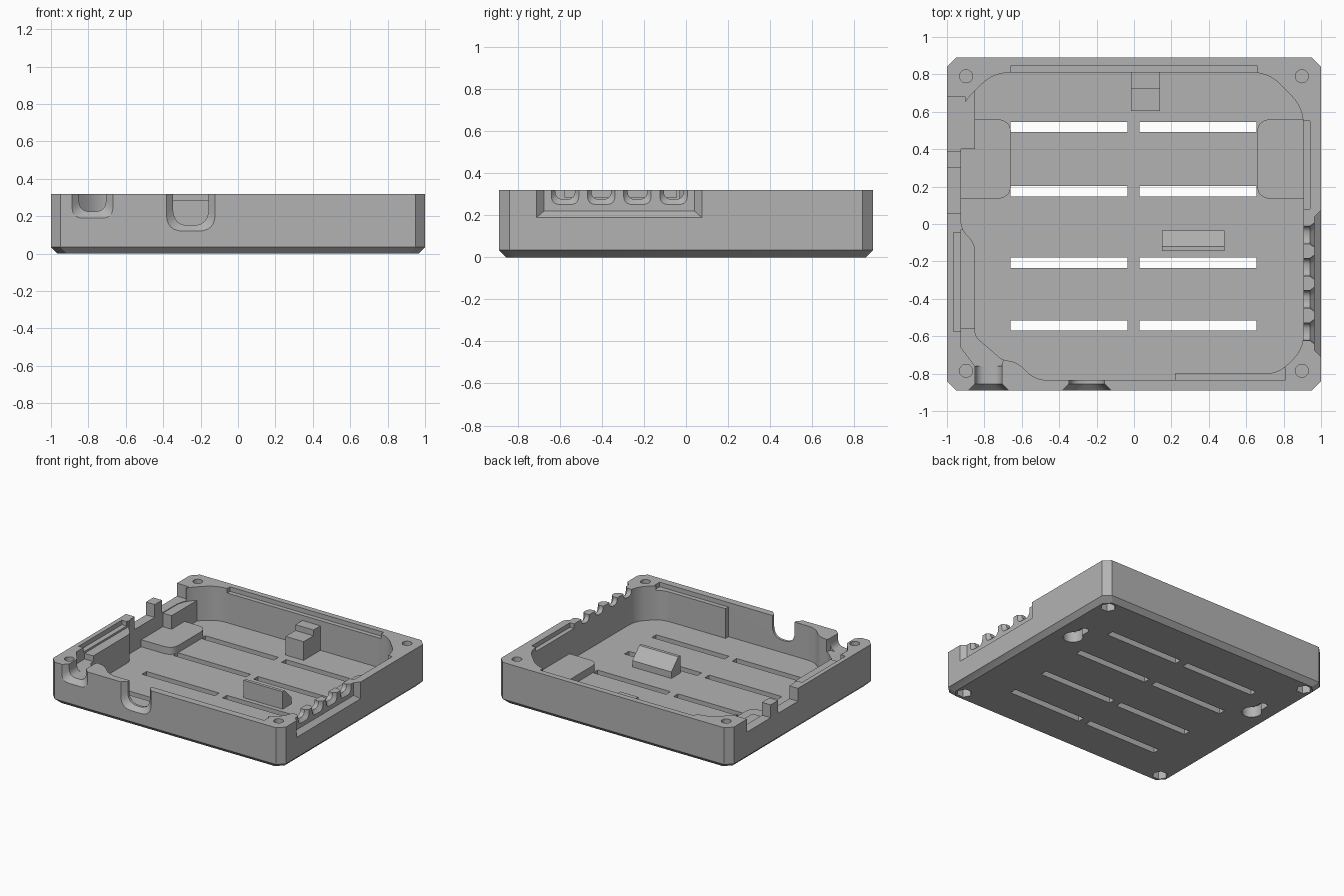
import bpy, bmesh, math
from mathutils import Vector

if "Cube" in bpy.data.objects:
    bpy.data.objects.remove(bpy.data.objects["Cube"])

grey = bpy.data.materials.new("matte_grey")
grey.use_nodes = True
GREY = (0.45, 0.45, 0.45, 1)
grey.diffuse_color = GREY
grey.node_tree.nodes["Principled BSDF"].inputs["Base Color"].default_value = GREY

TOP, FLOOR, OVER = 0.32, 0.055, 0.4


def rounded(points, closed=True, steps=6):
    """Outline whose corners (x, y, trim) are replaced by smooth curves."""
    out, n = [], len(points)
    for i, p in enumerate(points):
        c = Vector(p[:2])
        r = p[2] if len(p) > 2 else 0
        if not r:
            out.append(c)
            continue
        a = c + (Vector(points[i - 1][:2]) - c).normalized() * r
        b = c + (Vector(points[(i + 1) % n][:2]) - c).normalized() * r
        for k in range(steps + 1):
            t = k / steps
            out.append(a * (1 - t) ** 2 + c * 2 * t * (1 - t) + b * t * t)
    return out


def loft(name, rings):
    """Closed solid through rings of equal point count."""
    bm = bmesh.new()
    loops = [[bm.verts.new(p) for p in ring] for ring in rings]
    for lo, hi in zip(loops, loops[1:]):
        for i in range(len(lo)):
            j = (i + 1) % len(lo)
            bm.faces.new((lo[i], lo[j], hi[j], hi[i]))
    bm.faces.new(loops[0])
    bm.faces.new(loops[-1])
    bmesh.ops.recalc_face_normals(bm, faces=bm.faces)
    mesh = bpy.data.meshes.new(name)
    bm.to_mesh(mesh)
    bm.free()
    mesh.materials.append(grey)
    ob = bpy.data.objects.new(name, mesh)
    bpy.context.collection.objects.link(ob)
    return ob


def prism(name, outline, z0, z1):
    return loft(name, [[(p[0], p[1], z) for p in outline] for z in (z0, z1)])


def box(name, x0, x1, y0, y1, z0, z1):
    return prism(name, [(x0, y0), (x1, y0), (x1, y1), (x0, y1)], z0, z1)


def disc(x, y, r, sides):
    return [(x + r * math.cos(i * math.tau / sides), y + r * math.sin(i * math.tau / sides))
            for i in range(sides)]


def cut(cutter):
    """Subtract the cutter from the tray, then discard it."""
    cutter.hide_render = True
    mod = tray.modifiers.new("cut", "BOOLEAN")
    mod.operation, mod.solver, mod.object = "DIFFERENCE", "EXACT", cutter
    bpy.context.view_layer.objects.active = tray
    bpy.ops.object.modifier_apply(modifier=mod.name)
    bpy.data.objects.remove(cutter)


def u_cut(place, centre, sections, r):
    """Open-topped U opening; sections are (distance, half width, bottom)."""
    rings = []
    for d, w, zb in sections:
        prof = rounded([(-w, OVER), (-w, zb, r), (w, zb, r), (w, OVER)])
        rings.append([place(centre + p.x, d, p.y) for p in prof])
    cut(loft("opening_cutter", rings))


def front(u, d, z):
    return (u, -d, z)


def side(u, d, z):
    return (d, u, z)


# Outer shell with chamfered corners and bottom edge
def octagon(x, y, c):
    return [(x - c, -y), (x, c - y), (x, y - c), (x - c, y),
            (c - x, y), (-x, y - c), (-x, c - y), (c - x, -y)]


levels = [(0, 0.035), (0.035, 0), (TOP, 0)]
tray = loft("tray", [[(x, y, z) for x, y in octagon(1 - i, 0.89 - i, 0.05)] for z, i in levels])

# Main cavity
cavity = rounded([
    (0.905, -0.67, 0.08), (0.905, 0.62, 0.09), (0.72, 0.81, 0.09), (-0.75, 0.81, 0.09),
    (-0.925, 0.64, 0.09), (-0.925, -0.03, 0.05), (-0.85, -0.1, 0.05), (-0.85, -0.6, 0.03),
    (-0.7, -0.73, 0.03), (-0.63, -0.73, 0.06), (-0.53, -0.835, 0.07), (0.22, -0.835),
    (0.22, -0.8), (0.77, -0.8, 0.07)])
cut(prism("cavity_cutter", cavity, FLOOR, OVER))

# Ledge on the left wall and raised corner shelf
cut(box("ledge_cutter", -0.925, -0.8, -0.57, -0.03, 0.27, OVER))
shelf = [(-0.925, -0.56), (-0.8, -0.56), (-0.69, -0.7), (-0.71, -0.76), (-0.85, -0.76), (-0.925, -0.66)]
cut(prism("shelf_cutter", shelf, 0.226, OVER))

# Shallow grooves along the inner rim for the lid
for x0, x1, y0, y1 in ((-0.66, 0.66, 0.78, 0.845), (0.88, 0.94, 0.08, 0.55),
                       (-0.965, -0.9, -0.575, -0.045), (0.22, 0.81, -0.835, -0.77)):
    cut(box("groove_cutter", x0, x1, y0, y1, 0.285, OVER))

# Notches through the left wall
for y0, y1 in ((0.055, 0.3), (0.39, 0.68)):
    cut(box("notch_cutter", -1.1, -0.9, y0, y1, 0.22, OVER))

# Cable openings in the front wall
u_cut(front, -0.778, [(0.9, 0.12, 0.18), (0.855, 0.072, 0.225), (0.7, 0.072, 0.225)], 0.06)
u_cut(front, -0.2525, [(0.9, 0.14, 0.112), (0.855, 0.095, 0.15), (0.75, 0.095, 0.15)], 0.09)

# Recess and row of ports in the right wall
u_cut(side, -0.3175, [(1.01, 0.4025, 0.181), (0.965, 0.3575, 0.22)], 0)
for i in range(4):
    u_cut(side, -0.575 + i * 0.172, [(0.975, 0.073, 0.242), (0.94, 0.047, 0.275), (0.85, 0.047, 0.275)], 0.042)

# Vent slots through the floor
for y in (0.518, 0.175, -0.207, -0.543):
    for x0, x1 in ((-0.66, -0.035), (0.03, 0.655)):
        cut(box("vent_cutter", x0, x1, y - 0.027, y + 0.027, -0.1, 0.1))

# Screw holes above and hexagonal nut pockets below
for x in (-0.898, 0.898):
    for y in (-0.785, 0.79):
        cut(prism("screw_cutter", disc(x, y, 0.035, 24), 0.12, OVER))
        cut(prism("nut_cutter", disc(x, y, 0.055, 6), -0.1, 0.07))

# Raised pads on the floor, with wall-hanging keyholes underneath
for s, name in ((-1, "right_pad"), (1, "left_pad")):
    pad = rounded([(s * 0.915, 0.135), (s * 0.657, 0.135, 0.08), (s * 0.657, 0.56, 0.08), (s * 0.915, 0.56)])
    if s < 0:
        pad = [Vector((min(p.x, p.x) if p.x > -0.9 else -0.94, p.y)) for p in pad]
    base = prism(name, pad, FLOOR - 0.01, 0.11)
    mod = tray.modifiers.new("join", "BOOLEAN")
    mod.operation, mod.solver, mod.object = "UNION", "EXACT", base
    bpy.context.view_layer.objects.active = tray
    bpy.ops.object.modifier_apply(modifier=mod.name)
    bpy.data.objects.remove(base)
    cut(prism("keyhole_cutter", disc(s * 0.82, 0.31, 0.07, 32), -0.1, 0.085))
    slot = rounded([(s * 0.82 - 0.032, 0.32), (s * 0.82 + 0.032, 0.32),
                    (s * 0.82 + 0.032, 0.46, 0.03), (s * 0.82 - 0.032, 0.46, 0.03)])
    cut(prism("keyhole_slot_cutter", slot, -0.1, 0.084))

# Blocks that hold the contents in place
box("side_block", -0.935, -0.85, 0.4, 0.72, FLOOR - 0.01, 0.215)
rest = [(0.605, FLOOR - 0.01), (0.82, FLOOR - 0.01), (0.82, 0.245), (0.725, 0.245), (0.725, 0.2), (0.605, 0.2)]
loft("back_step_block", [[(x, y, z) for y, z in rest] for x in (-0.015, 0.14)])
wedge = [(-0.145, FLOOR - 0.01), (-0.035, FLOOR - 0.01), (-0.035, 0.105), (-0.12, 0.19), (-0.145, 0.19)]
loft("floor_wedge", [[(x, y, z) for y, z in wedge] for x in (0.15, 0.485)])

# Smooth the rounded walls, keep edges crisp
bpy.ops.object.select_all(action="DESELECT")
tray.select_set(True)
bpy.context.view_layer.objects.active = tray
bpy.ops.object.shade_smooth_by_angle(angle=math.radians(30))
